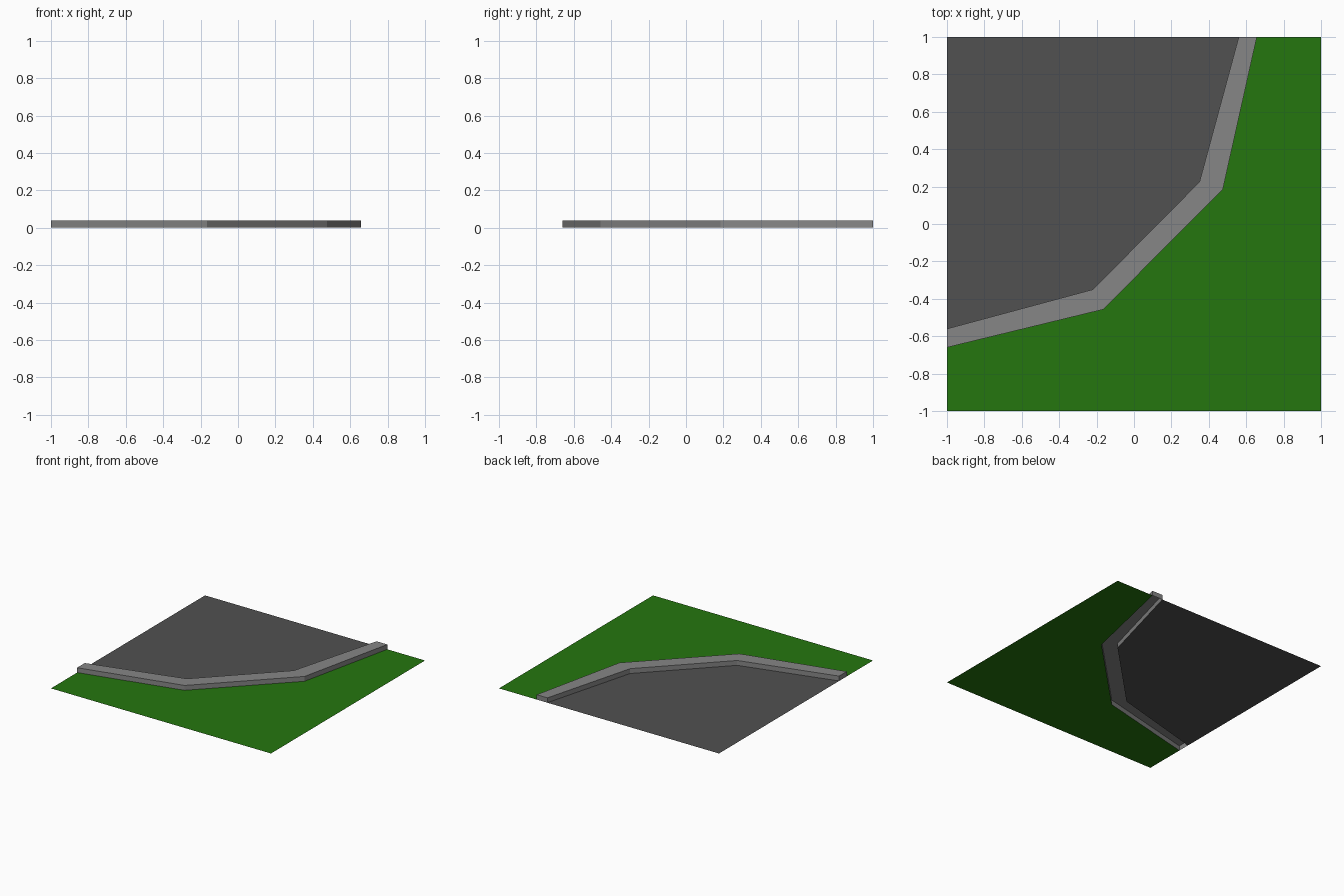
import bpy
import bmesh

cube = bpy.data.objects.get("Cube")
if cube:
    bpy.data.objects.remove(cube, do_unlink=True)

KERB_HEIGHT = 0.04

# Kerb edges, from the left border round to the back border
road_edge = [(-1, -0.56), (-0.22, -0.35), (0.35, 0.225), (0.56, 1)]
grass_edge = [(-1, -0.66), (-0.165, -0.457), (0.475, 0.185), (0.657, 1)]


def make_material(name, color):
    mat = bpy.data.materials.new(name)
    mat.use_nodes = True
    mat.diffuse_color = (*color, 1)
    bsdf = mat.node_tree.nodes["Principled BSDF"]
    bsdf.inputs["Base Color"].default_value = (*color, 1)
    bsdf.inputs["Roughness"].default_value = 0.9
    return mat


def make_object(name, bm, mat):
    mesh = bpy.data.meshes.new(name)
    bm.to_mesh(mesh)
    bm.free()
    mesh.materials.append(mat)
    obj = bpy.data.objects.new(name, mesh)
    bpy.context.collection.objects.link(obj)
    return obj


def flat_sheet(name, outline, mat):
    bm = bmesh.new()
    face = bm.faces.new([bm.verts.new((x, y, 0)) for x, y in outline])
    face.normal_update()
    if face.normal.z < 0:
        face.normal_flip()
    bmesh.ops.triangulate(bm, faces=[face])
    return make_object(name, bm, mat)


asphalt = make_material("asphalt grey", (0.083, 0.083, 0.083))
concrete = make_material("concrete grey", (0.24, 0.24, 0.24))
grass_green = make_material("grass green", (0.018, 0.18, 0.0045))

# Flat ground on each side of the kerb
flat_sheet("road_surface", road_edge + [(-1, 1)], asphalt)
flat_sheet("grass_verge", grass_edge + [(1, 1), (1, -1), (-1, -1)], grass_green)

# Kerb: a raised strip with side walls and end caps, open underneath
bm = bmesh.new()
sections = []
for (ax, ay), (bx, by) in zip(road_edge, grass_edge):
    corners = [(ax, ay, 0), (ax, ay, KERB_HEIGHT), (bx, by, KERB_HEIGHT), (bx, by, 0)]
    sections.append([bm.verts.new(c) for c in corners])
for s, t in zip(sections, sections[1:]):
    for i in range(3):
        bm.faces.new((s[i], s[i + 1], t[i + 1], t[i]))
bm.faces.new(sections[0][::-1])
bm.faces.new(sections[-1])
bmesh.ops.recalc_face_normals(bm, faces=bm.faces)
bm.faces.ensure_lookup_table()
if max(bm.faces, key=lambda f: abs(f.normal.z)).normal.z < 0:
    bmesh.ops.reverse_faces(bm, faces=bm.faces)
make_object("kerb", bm, concrete)
